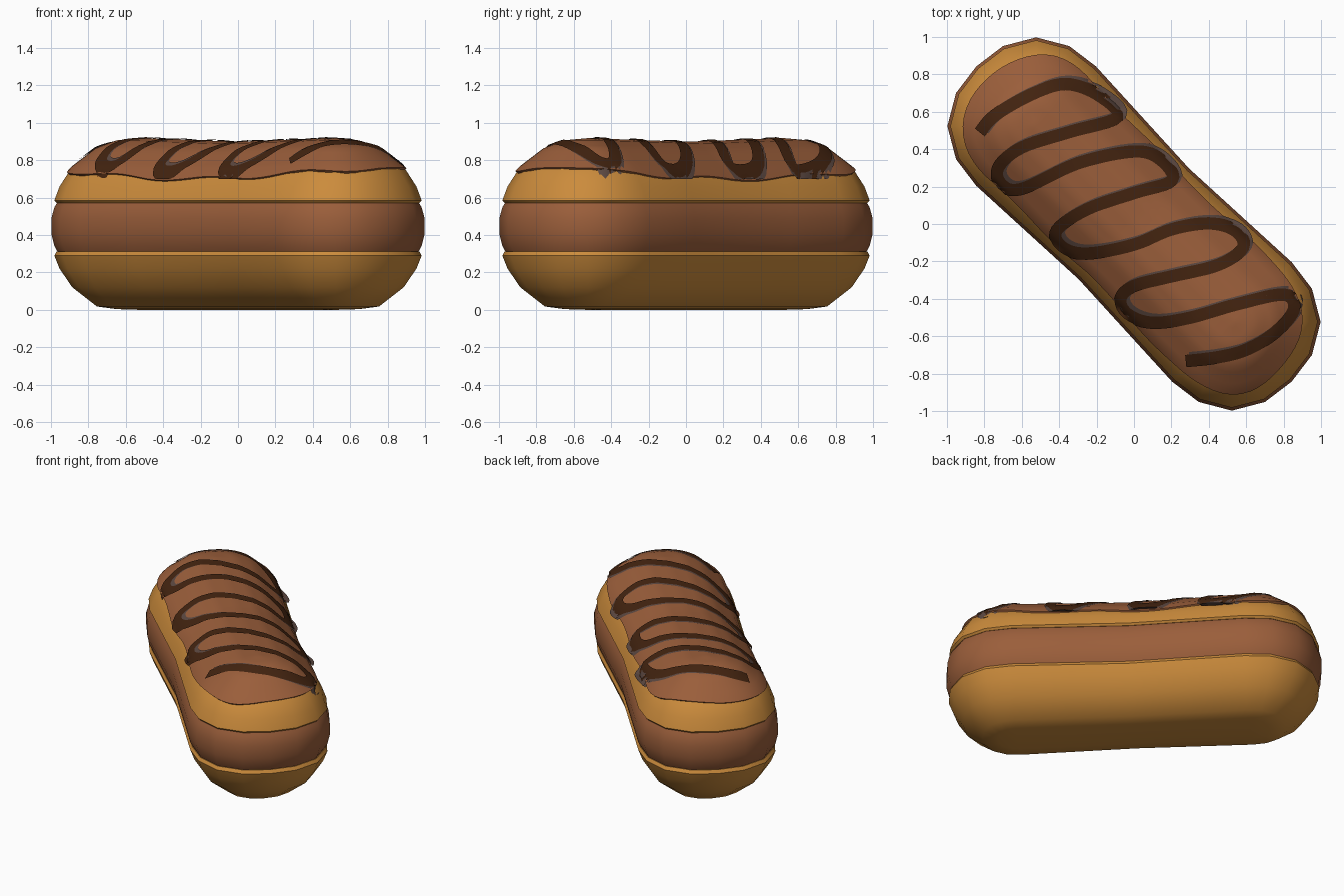
import bpy, bmesh, math
from mathutils import Vector
from mathutils.bvhtree import BVHTree

if "Cube" in bpy.data.objects:
    bpy.data.objects.remove(bpy.data.objects["Cube"])

L = 0.74                      # half length between the two round ends
S = math.sqrt(0.5)


def material(name, col):
    m = bpy.data.materials.new(name)
    m.diffuse_color = (*col, 1)
    m.use_nodes = True
    m.node_tree.nodes["Principled BSDF"].inputs["Base Color"].default_value = m.diffuse_color
    return m


BUN = material("golden bun", (0.60, 0.26, 0.045))
CHOC = material("milk chocolate", (0.325, 0.112, 0.043))
DARK = material("dark chocolate", (0.055, 0.017, 0.005))
GREY = material("grey brown edge", (0.107, 0.065, 0.053))


def outline(caps, sides):
    """Waisted stadium as (centre u, direction u, direction v)."""
    half = []
    for i in range(caps + 1):
        a = -math.pi / 2 + math.pi * i / caps
        f = 1 + 0.05 * math.sin(2 * a) ** 2
        half.append((L, f * math.cos(a), f * math.sin(a)))
    for i in range(1, sides):
        u = L - 2 * L * i / sides
        half.append((u, 0, 0.925 + 0.075 * abs(u) / L))
    return half + [(-c, -du, -dv) for c, du, dv in half]


def place(u, v, z):
    return Vector(((u + v) * S, (v - u) * S, z))


def finish(name, bm, mat, angle=40):
    me = bpy.data.meshes.new(name)
    bm.to_mesh(me)
    bm.free()
    ob = bpy.data.objects.new(name, me)
    bpy.context.collection.objects.link(ob)
    me.materials.append(mat)
    bpy.ops.object.select_all(action='DESELECT')
    ob.select_set(True)
    bpy.context.view_layer.objects.active = ob
    bpy.ops.object.shade_smooth_by_angle(angle=math.radians(angle))
    return ob


def skin(name, rings, mat):
    """Join equal rings of points into a closed skin."""
    bm = bmesh.new()
    rows = [[bm.verts.new(p) for p in ring] for ring in rings]
    n = len(rows[0])
    for a, b in zip(rows, rows[1:]):
        for i in range(n):
            j = (i + 1) % n
            bm.faces.new((a[i], a[j], b[j], b[i]))
    bmesh.ops.remove_doubles(bm, verts=bm.verts[:], dist=0.0005)
    bmesh.ops.recalc_face_normals(bm, faces=bm.faces[:])
    return finish(name, bm, mat)


def sag(u, z):
    """The top dips slightly at the waist."""
    return z - 0.02 * max(0, 1 - abs(u) / L) * max(0, (z - 0.6) / 0.32)


def loft(name, profile, mat):
    rings = []
    for r, z in profile:
        ring = []
        for c, du, dv in outline(8, 4):
            u = c + r * du
            ring.append(place(u, r * dv, sag(u, z)))
        rings.append(ring)
    return skin(name, rings, mat)


# Bun halves and filling
TOP = [(0.437, 0.585), (0.41, 0.66), (0.355, 0.75), (0.22, 0.86), (0.12, 0.9), (0, 0.912)]
loft("bottom_bun", [(0, 0), (0.12, 0.004), (0.22, 0.018), (0.345, 0.12), (0.41, 0.22),
                    (0.437, 0.29), (0.425, 0.312), (0, 0.312)], BUN)
loft("filling", [(0, 0.3), (0.415, 0.3), (0.436, 0.34), (0.452, 0.405), (0.452, 0.49),
                 (0.436, 0.55), (0.415, 0.585), (0, 0.585)], CHOC)
loft("top_bun", [(0, 0.572), (0.425, 0.572)] + TOP, BUN)


# Icing with a wavy rim
def top_height(r):
    for (r1, z1), (r0, z0) in zip(TOP, TOP[1:]):
        if r >= r0:
            return z0 + (z1 - z0) * (r - r0) / (r1 - r0)


rings = []
for k in range(15):
    ring = []
    for c, du, dv in outline(24, 24):
        u0 = c + 0.36 * du
        rim = 0.385 - 0.03 * (u0 / 1.1) ** 2 + 0.007 * math.sin(9 * u0 + 3 * dv)
        r = rim * (1 - max(0, k - 1) / 13)
        lift = 0.008 if k else -0.01
        u = c + (r + lift * r / 0.4) * du
        ring.append(place(u, (r + lift * r / 0.4) * dv, sag(u, top_height(r)) + lift * 0.8))
    rings.append(ring)
icing = skin("icing", rings, CHOC)

# Zigzag drizzle, drawn from above and dropped on the icing
PATH = [(-.82, .49), (-.74, .58), (-.55, .69), (-.37, .745), (-.2, .69), (-.09, .57),
        (-.35, .49), (-.6, .41), (-.72, .31), (-.71, .22), (-.6, .19), (-.3, .325),
        (0, .385), (.14, .34), (.2, .23), (0, .165), (-.25, .08), (-.41, -.03),
        (-.38, -.12), (-.25, -.155), (0, -.11), (.2, -.03), (.4, .0), (.54, -.04),
        (.58, -.13), (.45, -.22), (.2, -.28), (0, -.33), (-.07, -.4), (-.03, -.48),
        (.1, -.525), (.3, -.5), (.55, -.43), (.8, -.38), (.85, -.46), (.75, -.58),
        (.6, -.67), (.45, -.71), (.28, -.73)]


def smooth_path(pts, steps):
    p = [Vector(q) for q in pts]
    p = [p[0]] + p + [p[-1]]
    out = []
    for a, b, c, d in zip(p, p[1:], p[2:], p[3:]):
        for i in range(steps):
            t = i / steps
            out.append(0.5 * (2 * b + (c - a) * t + (2 * a - 5 * b + 4 * c - d) * t * t
                              + (3 * b - a - 3 * c + d) * t ** 3))
    return out + [p[-1]]


tree = BVHTree.FromObject(icing, bpy.context.evaluated_depsgraph_get())


def ribbon(name, shift, width, lift, mat):
    pts = smooth_path(PATH, 6)
    bm = bmesh.new()
    last = None
    for i, p in enumerate(pts):
        t = (pts[min(i + 1, len(pts) - 1)] - pts[max(i - 1, 0)]).normalized()
        row = []
        for s in (-1, -0.5, 0, 0.5, 1):
            q = p + Vector(shift) + Vector((-t.y, t.x)) * s * width / 2
            hit, nor, _, _ = tree.ray_cast(Vector((q.x, q.y, 2)), Vector((0, 0, -1)))
            row.append(bm.verts.new(hit + nor * lift if hit else (q.x, q.y, 0.7)))
        if last:
            for j in range(4):
                bm.faces.new((last[j], row[j], row[j + 1], last[j + 1]))
        last = row
    for f in bm.faces:
        f.normal_update()
        if f.normal.z < 0:
            f.normal_flip()
    return finish(name, bm, mat, 60)


ribbon("drizzle_edge", (0.018, 0.014), 0.066, 0.004, GREY)
ribbon("drizzle", (0, 0), 0.066, 0.007, DARK)
